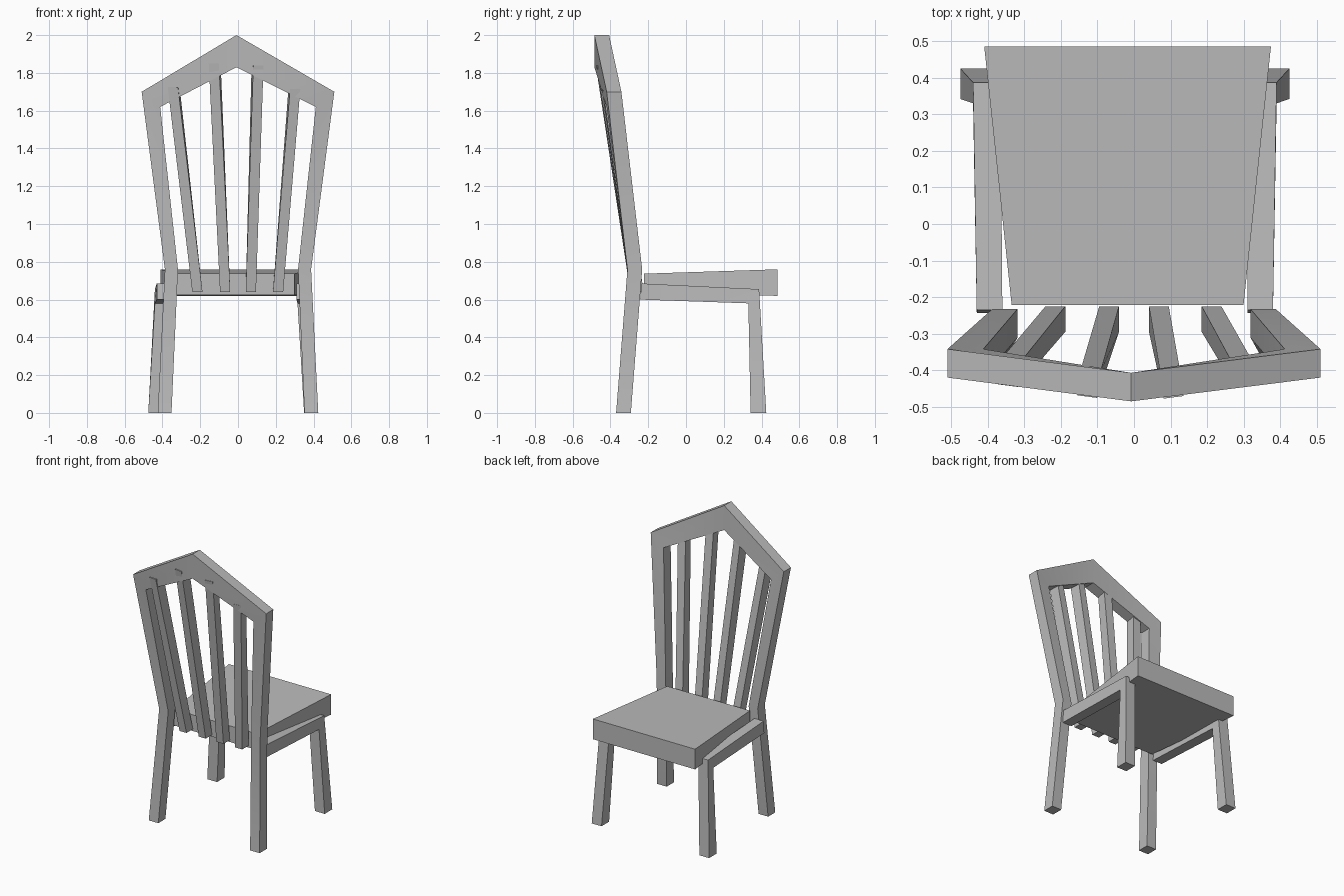
import bpy
import bmesh
from math import radians

cube = bpy.data.objects.get("Cube")
if cube:
    bpy.data.objects.remove(cube)

GREY = (0.5, 0.5, 0.5, 1.0)
mat = bpy.data.materials.new("plain grey")
mat.use_nodes = True
mat.diffuse_color = GREY
mat.node_tree.nodes["Principled BSDF"].inputs["Base Color"].default_value = GREY


def loft(name, rings, smooth=True):
    """Join a run of four-cornered sections into a closed bar."""
    bm = bmesh.new()
    loops = [[bm.verts.new(p) for p in ring] for ring in rings]
    for a, b in zip(loops, loops[1:]):
        for i in range(4):
            j = (i + 1) % 4
            bm.faces.new((a[i], a[j], b[j], b[i]))
    bm.faces.new(loops[0])
    bm.faces.new(loops[-1])
    bmesh.ops.recalc_face_normals(bm, faces=bm.faces)
    mesh = bpy.data.meshes.new(name)
    bm.to_mesh(mesh)
    bm.free()
    mesh.materials.append(mat)
    obj = bpy.data.objects.new(name, mesh)
    bpy.context.collection.objects.link(obj)
    if smooth:
        bpy.ops.object.select_all(action='DESELECT')
        bpy.context.view_layer.objects.active = obj
        obj.select_set(True)
        bpy.ops.object.shade_smooth_by_angle(angle=radians(35))
    return obj


# Back frame: both rear legs, posts and the peaked top in one bent bar
def frame_section(outer, inner, back, side=1):
    (xo, zo), (xi, zi) = outer, inner
    front = back + 0.078
    return [(side * xo, back, zo), (side * xo, front, zo),
            (side * xi, front, zi), (side * xi, back, zi)]


stations = [((0.425, 0), (0.352, 0), -0.37),
            ((0.387, 0.76), (0.318, 0.76), -0.31),
            ((0.51, 1.70), (0.412, 1.62), -0.42)]
peak = frame_section((-0.008, 2.0), (-0.008, 1.83), -0.485)
loft("back_frame",
     [frame_section(*s, side=-1) for s in stations] + [peak]
     + [frame_section(*s) for s in reversed(stations)])

# Front legs bending back into the side rails
SHIFT = -0.025
for name, side in (("left", 1), ("right", -1)):
    def section(xo, xi, top, low):
        return [(SHIFT + side * x, y, z) for x, (y, z) in
                ((xo, top), (xi, top), (xi, low), (xo, low))]
    loft(name + "_front_leg_and_rail",
         [section(0.45, 0.375, (0.425, 0), (0.342, 0)),
          section(0.415, 0.34, (0.387, 0.655), (0.33, 0.58)),
          section(0.405, 0.335, (-0.235, 0.685), (-0.243, 0.60))])


# Seat: tapered slab, wider and thicker at the open end
def seat_section(half, y, low, top):
    return [(-0.0175 + x, y, z) for x, z in
            ((-half, low), (half, low), (half, top), (-half, top))]


loft("seat", [seat_section(0.317, -0.222, 0.625, 0.737),
              seat_section(0.392, 0.485, 0.62, 0.76)], smooth=False)

# Fanned slats, twisted at the top to follow the peaked frame
slats = [(-0.215, -0.345, 1.725, -0.442), (-0.068, -0.128, 1.85, -0.472),
         (0.068, 0.108, 1.84, -0.474), (0.212, 0.303, 1.715, -0.443)]
W, D, SKEW = 0.027, 0.07, 0.13
for n, (x0, x1, z1, back) in enumerate(slats, 1):
    k = SKEW if x1 < 0 else -SKEW
    base = [(x0 + u, -0.295 + v, 0.64)
            for u, v in ((-W, 0), (W, 0), (W, D), (-W, D))]
    head = [(x1 + u + k * v, back + v - k * u, z1)
            for u, v in ((-W, 0), (W, 0), (W, D), (-W, D))]
    loft("back_slat_%d" % n, [base, head])
